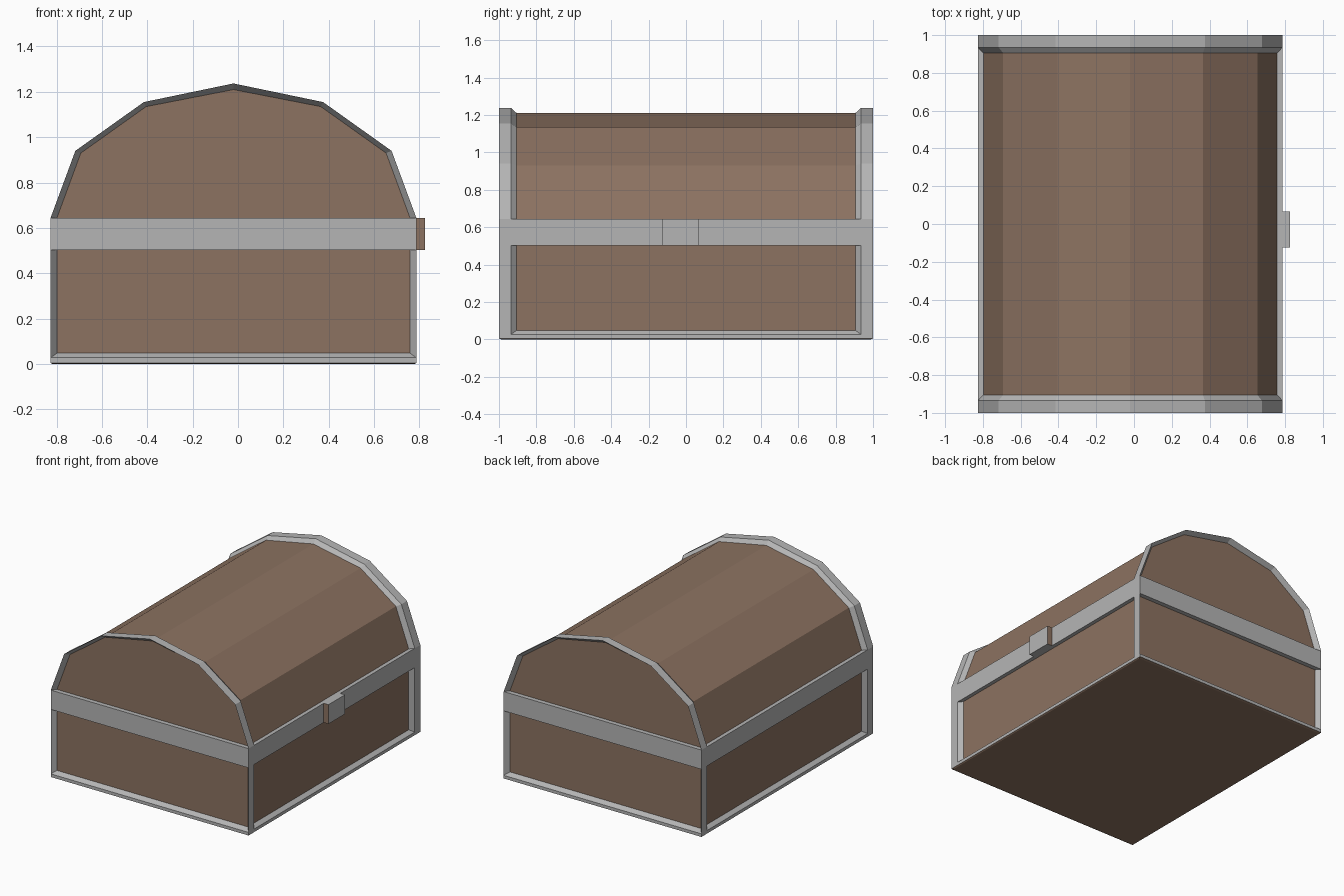
import bpy
import bmesh

if "Cube" in bpy.data.objects:
    bpy.data.objects.remove(bpy.data.objects["Cube"])

CX = -0.02  # chest body sits slightly off centre because the latch sticks out
# Half profiles as (distance from body centre, z), from base to peak
OUTER = [(0.806, 0.0), (0.806, 0.645), (0.697, 0.94), (0.395, 1.155), (0.0, 1.237)]
INNER = [(0.778, 0.0), (0.778, 0.645), (0.673, 0.93), (0.385, 1.135), (0.0, 1.21)]


def material(name, color):
    m = bpy.data.materials.new(name)
    m.diffuse_color = (*color, 1)
    m.use_nodes = True
    m.node_tree.nodes["Principled BSDF"].inputs["Base Color"].default_value = m.diffuse_color
    return m


wood = material("wood", (0.265, 0.17, 0.12))
metal = material("metal", (0.46, 0.46, 0.46))


def arch(half, z0):
    """Mirror a half profile into a full arch whose feet stand at z0."""
    pts = [(half[0][0], z0)] + half[1:]
    return [(CX + d, z) for d, z in pts] + [(CX - d, z) for d, z in pts[-2::-1]]


def loft(name, rings, mats, closed=False):
    """Bridge matching rings of 3D points; cap the ends, or join last to first."""
    bm = bmesh.new()
    loops = [[bm.verts.new(p) for p in ring] for ring in rings]
    pairs = list(zip(loops, loops[1:]))
    if closed:
        pairs.append((loops[-1], loops[0]))
    else:
        bm.faces.new(loops[0])
        bm.faces.new(loops[-1])
    n = len(loops[0])
    for a, b in pairs:
        for i in range(n):
            j = (i + 1) % n
            bm.faces.new((a[i], a[j], b[j], b[i]))
    bmesh.ops.recalc_face_normals(bm, faces=bm.faces)
    mesh = bpy.data.meshes.new(name)
    bm.to_mesh(mesh)
    bm.free()
    for m in mats:
        mesh.materials.append(m)
    obj = bpy.data.objects.new(name, mesh)
    bpy.context.collection.objects.link(obj)
    return obj


def section(half, y, z0=0.01):
    return [(x, y, z) for x, z in arch(half, z0)]


def rect(hx, hy, z):
    return [(CX + sx * hx, sy * hy, z) for sx, sy in ((-1, -1), (1, -1), (1, 1), (-1, 1))]


# Wooden body and barrel lid in one recessed core
loft("wooden_body", [section(INNER, y, 0.02) for y in (-0.967, 0.967)], [wood])

# Metal hoops at both ends, bevelled inwards on both faces
for side, name in ((-1, "front_hoop"), (1, "back_hoop")):
    loft(name, [section(INNER, side * 0.967), section(OUTER, side),
                section(OUTER, side * 0.935), section(INNER, side * 0.905)],
         [metal], closed=True)

# Metal base rail with sloped upper edge, and wooden underside
loft("base_rail", [rect(0.806, 1.0, 0.005), rect(0.806, 1.0, 0.028), rect(0.777, 0.964, 0.05)],
     [metal])
loft("underside", [rect(0.798, 0.985, 0.0), rect(0.806, 1.0, 0.005)], [wood])

# Metal band around the lid seam
loft("seam_band", [rect(0.806, 1.0, 0.503), rect(0.806, 1.0, 0.645)], [metal])

# Latch block: metal with wooden end faces
latch = loft("latch", [[(x, y, z) for x, y in ((0.775, -0.125), (0.825, -0.125),
                                               (0.825, 0.067), (0.775, 0.067))]
                       for z in (0.503, 0.645)], [metal, wood])
for f in latch.data.polygons:
    f.material_index = int(abs(f.normal.y) > 0.5)
